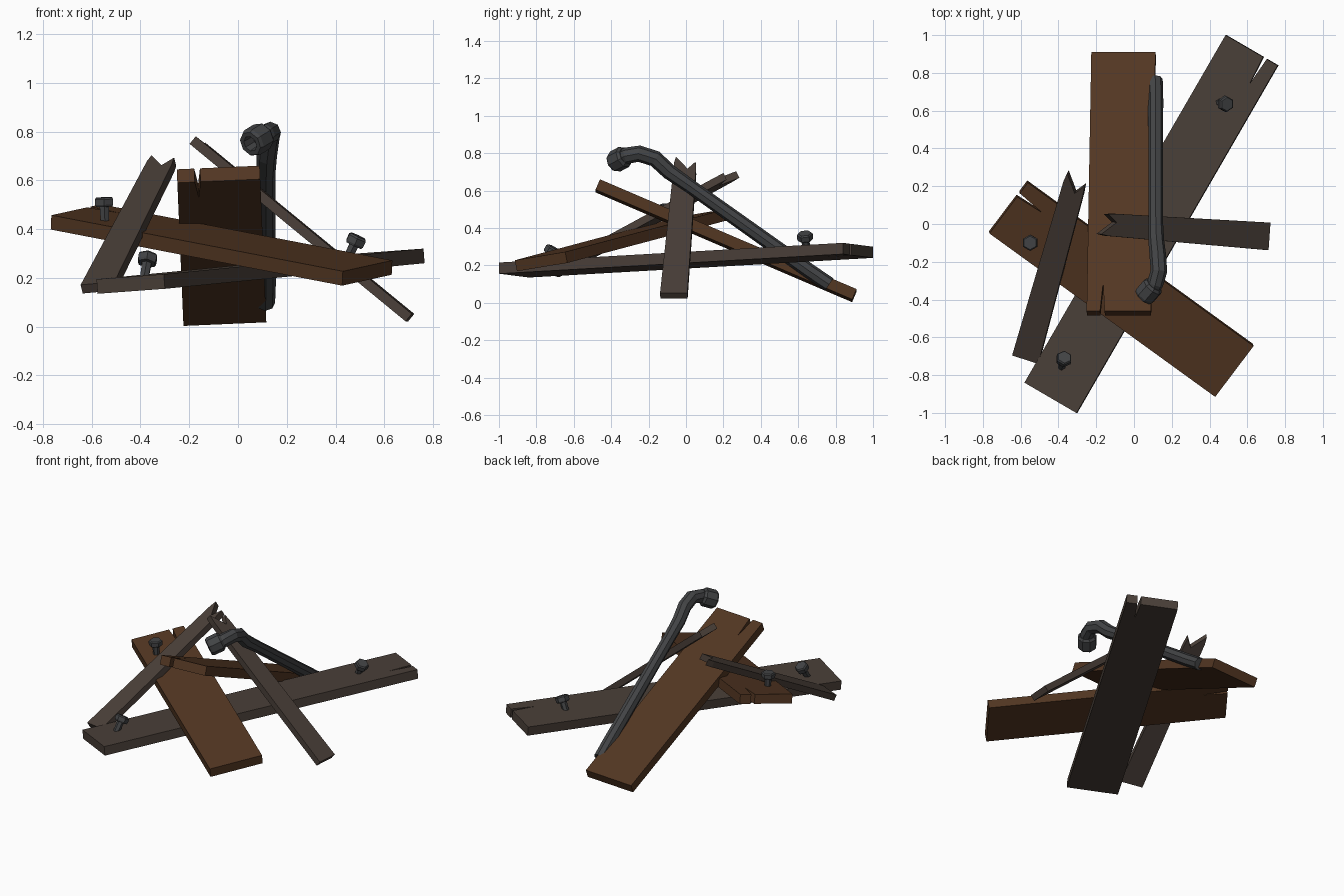
import bpy, bmesh
from mathutils import Vector

if "Cube" in bpy.data.objects:
    bpy.data.objects.remove(bpy.data.objects["Cube"])


def material(name, rgb):
    m = bpy.data.materials.new(name)
    m.diffuse_color = (*rgb, 1)
    m.use_nodes = True
    m.node_tree.nodes["Principled BSDF"].inputs["Base Color"].default_value = m.diffuse_color
    return m


BROWN = material("brown_wood", (0.085, 0.037, 0.016))
GREY_WOOD = material("weathered_wood", (0.068, 0.050, 0.040))
METAL = material("dark_metal", (0.055, 0.057, 0.060))


def finish(bm, name, mat):
    bmesh.ops.recalc_face_normals(bm, faces=bm.faces)
    me = bpy.data.meshes.new(name)
    bm.to_mesh(me)
    bm.free()
    me.materials.append(mat)
    ob = bpy.data.objects.new(name, me)
    bpy.context.collection.objects.link(ob)


def plank(name, start, end, right, thick, outline, mat):
    """Extruded outline; outline(L) gives (along, across) points."""
    p0, p1 = Vector(start), Vector(end)
    d = (p1 - p0).normalized()
    r = Vector(right)
    r = (r - d * r.dot(d)).normalized()
    n = r.cross(d)
    bm = bmesh.new()
    rings = [[bm.verts.new(p0 + d * u + r * v + n * s * thick / 2)
              for u, v in outline((p1 - p0).length)] for s in (-1, 1)]
    k = len(rings[0])
    bm.faces.new(rings[0][::-1])
    bm.faces.new(rings[1])
    for i in range(k):
        j = (i + 1) % k
        bm.faces.new((rings[0][i], rings[0][j], rings[1][j], rings[1][i]))
    finish(bm, name, mat)


def tube(name, path, n, mat, axis=None):
    """Faceted tube through (point, radius) rings, flat caps."""
    pts = [Vector(p) for p, _ in path]
    bm = bmesh.new()
    rings = []
    for i, (_, rad) in enumerate(path):
        t = axis or (pts[min(i + 1, len(pts) - 1)] - pts[max(i - 1, 0)])
        t = t.normalized()
        a = Vector((1, 0, 0))
        a = (a - t * a.dot(t)).normalized()
        q = a.to_track_quat('X', 'Z')
        ring = bmesh.ops.create_circle(bm, segments=n, radius=rad)["verts"]
        rot = Vector((0, 0, 1)).rotation_difference(t)
        b = t.cross(a)
        for v in ring:
            v.co = pts[i] + a * v.co.x + b * v.co.y
        rings.append(ring)
    for r0, r1 in zip(rings, rings[1:]):
        for i in range(n):
            j = (i + 1) % n
            bm.faces.new((r0[i], r0[j], r1[j], r1[i]))
    bm.faces.new(rings[0])
    bm.faces.new(rings[-1])
    finish(bm, name, mat)


def turned(name, start, end, steps, n, mat):
    """Straight faceted part; steps are (distance fraction, radius)."""
    p0, p1 = Vector(start), Vector(end)
    tube(name, [(p0.lerp(p1, f), r) for f, r in steps], n, mat, p1 - p0)


# Outlines: wide board with a split, narrow board with a snapped end
def split_board(w):
    return lambda L: [(0, -w / 2), (L, -w / 2), (L, w * .22), (L - .16, w * .25),
                      (L, w * .29), (L, w / 2), (0, w / 2)]


def snapped_board(L):
    return [(0, -.073), (L - .05, -.06), (L, -.053), (L - .10, .015),
            (L - .04, .055), (L - .10, .06), (0, .073)]


# Wide boards
plank("long_grey_board", (-.44, -.92, .175), (.625, .92, .28), (.27, -.16, .02),
      .06, split_board(.32), GREY_WOOD)
plank("leaning_brown_board", (-.055, .90, .038), (-.08, -.472, .625), (-.34, 0, -.015),
      .06, split_board(.34), BROWN)
plank("crossing_brown_board", (.53, -.775, .22), (-.665, .09, .45), (.2, .27, .045),
      .06, split_board(.34), BROWN)

# Narrow snapped boards
plank("left_snapped_board", (-.572, -.71, .16), (-.30, .26, .69), (.14, -.045, .013),
      .04, snapped_board, GREY_WOOD)
plank("right_snapped_board", (.705, -.065, .037), (-.182, 0, .765), (.01, .145, 0),
      .04, snapped_board, GREY_WOOD)

# Bent wrench bar with socket head
tube("wrench_bar", [((.112, .765, .098), .040), ((.115, .66, .169), .040),
                    ((.115, .02, .624), .038), ((.118, -.09, .700), .042),
                    ((.126, -.165, .770), .044), ((.132, -.25, .797), .044),
                    ((.112, -.315, .787), .044), ((.09, -.345, .772), .044)], 8, METAL)
turned("wrench_socket", (.107, -.322, .785), (.05, -.388, .75),
       [(0, .048), (.15, .06), (.85, .06), (1, .053), (1, .033), (.4, .030)], 8, METAL)

# Bolts standing in the boards: tip, head centre
for name, tip, top in (("bolt_left", (-.545, -.095, .41), (-.55, -.10, .53)),
                       ("bolt_front", (-.388, -.77, .18), (-.368, -.705, .295)),
                       ("bolt_rear", (.435, .648, .25), (.493, .634, .372))):
    turned(name, tip, top, [(0, .019), (.68, .022), (.69, .038), (.76, .043),
                            (.94, .043), (1, .036)], 6, METAL)
